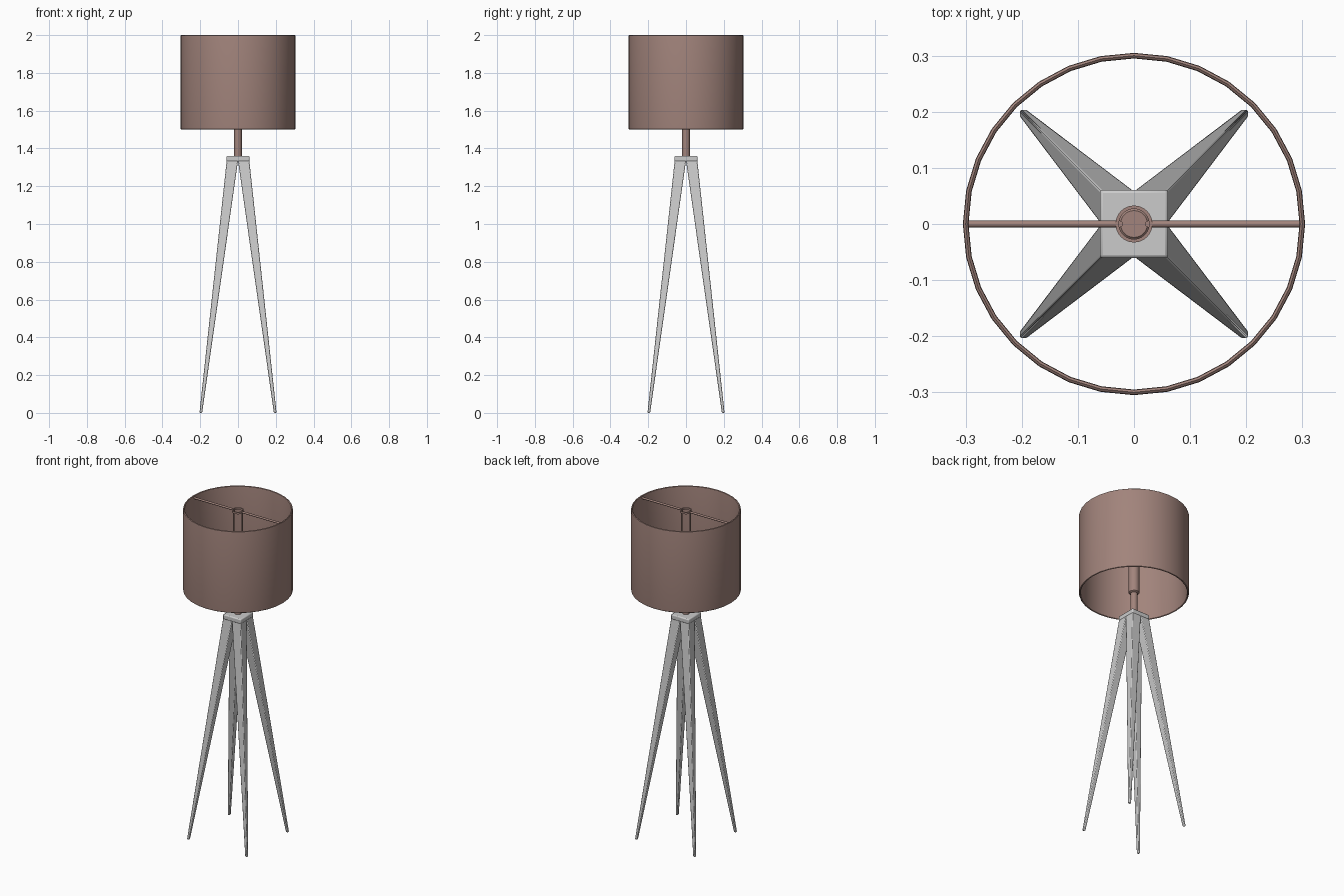
import bpy, bmesh, math
from math import cos, sin, pi

if "Cube" in bpy.data.objects:
    bpy.data.objects.remove(bpy.data.objects["Cube"])

brown = bpy.data.materials.new("brown")
brown.diffuse_color = (0.36, 0.23, 0.2, 1)
brown.use_nodes = True
brown.node_tree.nodes["Principled BSDF"].inputs["Base Color"].default_value = brown.diffuse_color


def finish(name, bm, mat=None, angle=40, bevel=0):
    bmesh.ops.recalc_face_normals(bm, faces=bm.faces)
    me = bpy.data.meshes.new(name)
    bm.to_mesh(me)
    bm.free()
    ob = bpy.data.objects.new(name, me)
    bpy.context.collection.objects.link(ob)
    if mat:
        me.materials.append(mat)
    if bevel:
        m = ob.modifiers.new("bevel", 'BEVEL')
        m.width, m.segments = bevel, 2
    bpy.ops.object.select_all(action='DESELECT')
    ob.select_set(True)
    bpy.context.view_layer.objects.active = ob
    bpy.ops.object.shade_smooth_by_angle(angle=math.radians(angle))
    return ob


def lathe(name, profile, n, closed=False):
    """Spin an (r, z) profile round the z axis."""
    bm = bmesh.new()
    rings = [[bm.verts.new((r * cos(2 * pi * i / n), r * sin(2 * pi * i / n), z))
              for i in range(n)] for r, z in profile]
    pairs = list(zip(rings, rings[1:] + rings[:1])) if closed else list(zip(rings, rings[1:]))
    for a, b in pairs:
        for i in range(n):
            j = (i + 1) % n
            bm.faces.new((a[i], a[j], b[j], b[i]))
    if not closed:
        bm.faces.new(rings[0])
        bm.faces.new(rings[-1])
    return finish(name, bm, brown)


def loft(name, lower, upper, bevel):
    """Box between two squares given as (centre x, centre y, half size, z)."""
    bm = bmesh.new()
    a, b = [[bm.verts.new((x + sx * h, y + sy * h, z))
             for sx, sy in ((-1, -1), (1, -1), (1, 1), (-1, 1))]
            for x, y, h, z in (lower, upper)]
    bm.faces.new(a)
    bm.faces.new(b)
    for i in range(4):
        j = (i + 1) % 4
        bm.faces.new((a[i], a[j], b[j], b[i]))
    return finish(name, bm, None, 60, bevel)


def rod(name, p, length, radius, along_x=False):
    bm = bmesh.new()
    bmesh.ops.create_cone(bm, cap_ends=True, segments=12, radius1=radius,
                          radius2=radius, depth=length)
    ob = finish(name, bm, brown)
    ob.location = p
    if along_x:
        ob.rotation_euler.y = pi / 2
    return ob


# Tapered splayed legs and the block joining them
for k, (sx, sy) in enumerate(((1, 1), (-1, 1), (-1, -1), (1, -1))):
    loft(f"leg_{k + 1}", (sx * 0.197, sy * 0.197, 0.007, 0),
         (sx * 0.03, sy * 0.03, 0.03, 1.335), 0.004)
loft("leg_block", (0, 0, 0.061, 1.33), (0, 0, 0.061, 1.36), 0.006)

# Stem and lamp socket
lathe("stem", [(0.02, 1.35), (0.02, 1.51)], 24)
lathe("socket", [(0.022, 1.5), (0.03, 1.506), (0.03, 1.7), (0.024, 1.706)], 24)

# Uprights, top ring and cross rods that carry the shade
for s in (-1, 1):
    side = "right" if s > 0 else "left"
    rod(f"upright_{side}", (s * 0.026, 0, 1.84), 0.29, 0.006)
    rod(f"cross_rod_{side}", (s * 0.164, 0, 1.985), 0.272, 0.006, True)
lathe("support_ring", [(0.033, 1.979), (0.033, 1.991), (0.027, 1.991), (0.027, 1.979)], 24, True)

# Drum shade with softened rims
lathe("shade", [(0.296, 1.503), (0.300, 1.5), (0.304, 1.503), (0.305, 1.51),
                (0.305, 1.99), (0.304, 1.997), (0.300, 2.0), (0.296, 1.997),
                (0.295, 1.99), (0.295, 1.51)], 32, True)
